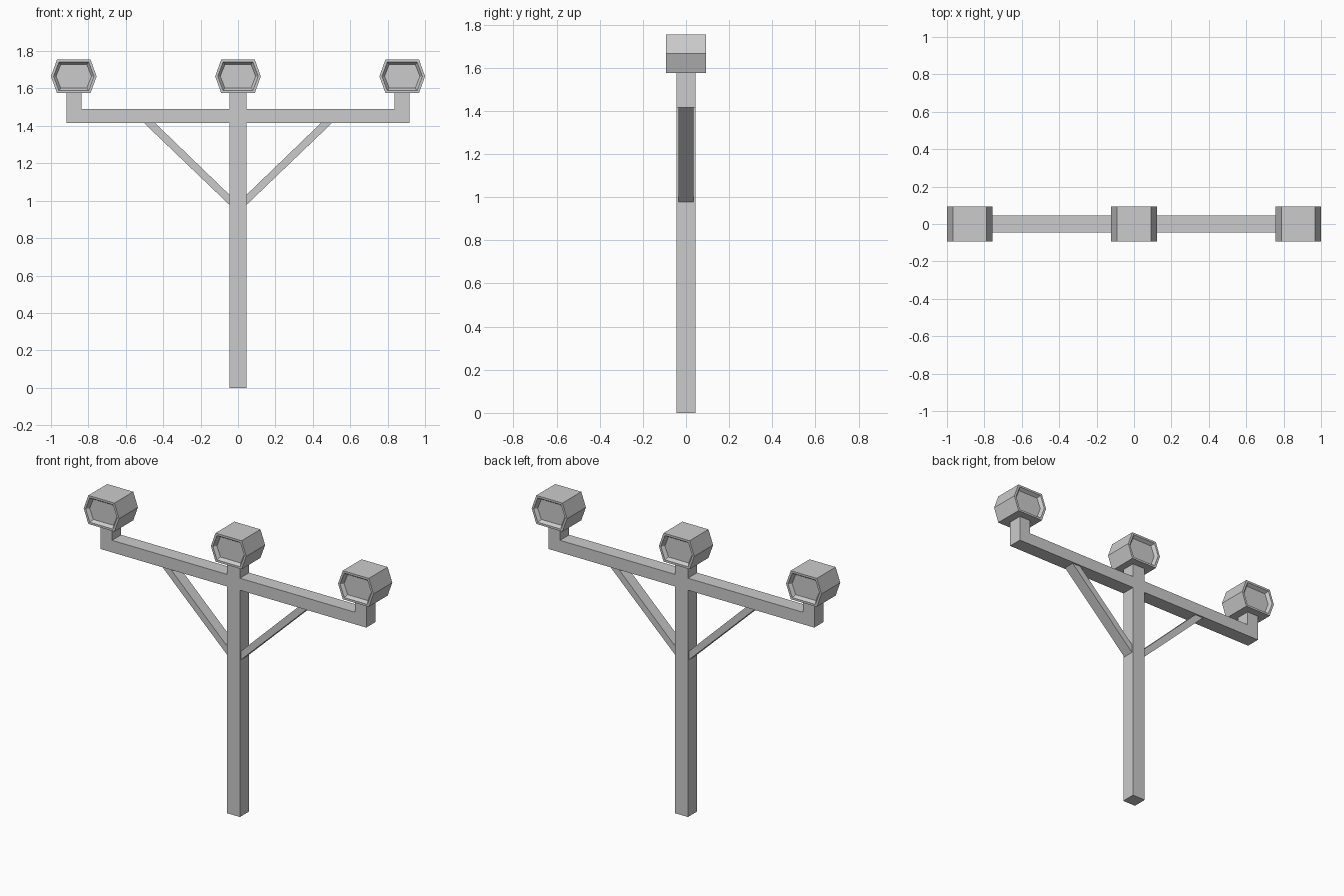
import bpy, bmesh

if "Cube" in bpy.data.objects:
    bpy.data.objects.remove(bpy.data.objects["Cube"])


def make_object(name, bm):
    bmesh.ops.recalc_face_normals(bm, faces=bm.faces[:])
    mesh = bpy.data.meshes.new(name)
    bm.to_mesh(mesh)
    bm.free()
    obj = bpy.data.objects.new(name, mesh)
    bpy.context.collection.objects.link(obj)
    return obj


def extrude_profile(name, points, half_depth):
    """Extrude an (x, z) outline symmetrically along y."""
    bm = bmesh.new()
    face = bm.faces.new([bm.verts.new((x, -half_depth, z)) for x, z in points])
    geom = bmesh.ops.extrude_face_region(bm, geom=[face])["geom"]
    moved = [v for v in geom if isinstance(v, bmesh.types.BMVert)]
    bmesh.ops.translate(bm, verts=moved, vec=(0, 2 * half_depth, 0))
    return make_object(name, bm)


def lamp_head(name, cx, cz=1.665):
    """Six-sided drum with a sunken panel at both ends."""
    hexagon = [(-0.122, 0), (-0.09, 0.089), (0.09, 0.089),
               (0.122, 0), (0.09, -0.089), (-0.09, -0.089)]
    # rings from the front panel to the back panel: (inset, y)
    rings = [(0.026, -0.073), (0.013, -0.093), (0, -0.093),
             (0, 0.093), (0.013, 0.093), (0.026, 0.073)]
    bm = bmesh.new()
    loops = []
    for inset, y in rings:
        sx, sz = 1 - inset / 0.115, 1 - inset / 0.089
        loops.append([bm.verts.new((cx + x * sx, y, cz + z * sz)) for x, z in hexagon])
    for a, b in zip(loops, loops[1:]):
        for i in range(6):
            j = (i + 1) % 6
            bm.faces.new((a[i], a[j], b[j], b[i]))
    bm.faces.new(loops[0])
    bm.faces.new(loops[-1])
    return make_object(name, bm)


# post, crossbar and end uprights share one flush outline
right = [(0.045, 0), (0.045, 1.415), (0.917, 1.415), (0.917, 1.577),
         (0.838, 1.577), (0.838, 1.49), (0.045, 1.49), (0.045, 1.577)]
left = [(-x, z) for x, z in reversed(right)]
extrude_profile("post_and_crossbar", right + left, 0.045)

# diagonal braces
for side, s in (("left", -1), ("right", 1)):
    extrude_profile("brace_" + side,
                    [(s * 0.045, 0.977), (s * 0.502, 1.415),
                     (s * 0.443, 1.415), (s * 0.045, 1.031)], 0.035)

# lamp heads
for side, x in (("left", -0.878), ("middle", 0), ("right", 0.878)):
    lamp_head("lamp_head_" + side, x)
